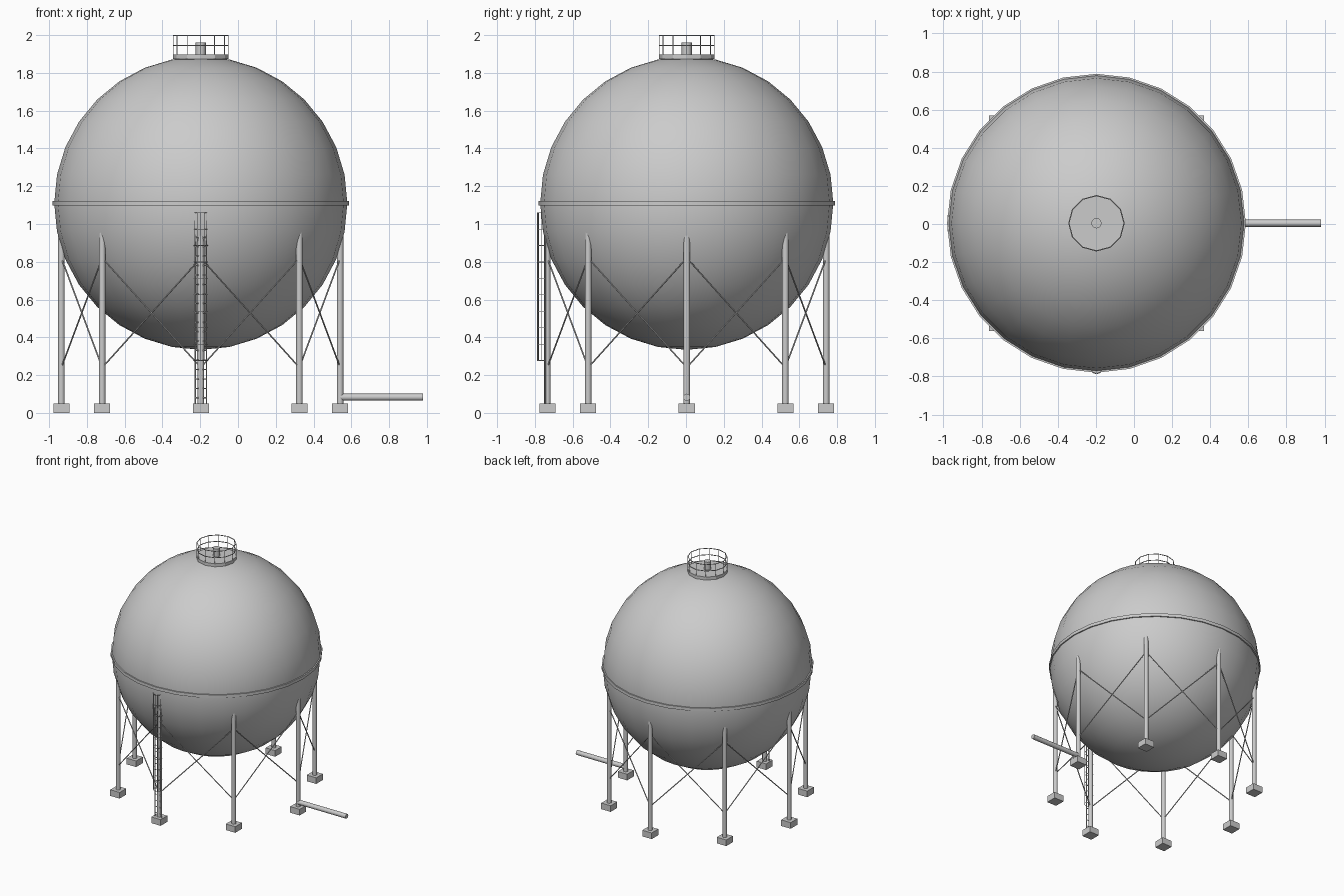
import bpy, math
from mathutils import Vector

cube = bpy.data.objects.get("Cube")
if cube:
    bpy.data.objects.remove(cube, do_unlink=True)

CX, CY, CZ = -0.197, 0.004, 1.11     # tank centre
R = 0.776                            # tank radius
LEG_R = 0.738                        # radius of the circle of legs

steel = bpy.data.materials.new("grey steel")
steel.diffuse_color = (0.6, 0.6, 0.6, 1)
steel.use_nodes = True
steel.node_tree.nodes["Principled BSDF"].inputs["Base Color"].default_value = (0.6, 0.6, 0.6, 1)


def finish(name, smooth=True, angle=50):
    ob = bpy.context.object
    ob.name = name
    ob.data.materials.append(steel)
    if smooth:
        bpy.ops.object.shade_smooth_by_angle(angle=math.radians(angle))
    return ob


def rod(name, a, b, r, sides=8):
    """Cylinder between two points."""
    a, b = Vector(a), Vector(b)
    d = b - a
    bpy.ops.mesh.primitive_cylinder_add(
        vertices=sides, radius=r, depth=d.length, location=(a + b) / 2,
        rotation=d.to_track_quat('Z', 'Y').to_euler())
    return finish(name)


def path(name, points, r, closed=False):
    """Thin bar bent along a polyline, as a mesh."""
    cu = bpy.data.curves.new(name, 'CURVE')
    cu.dimensions = '3D'
    cu.bevel_depth = r
    cu.bevel_resolution = 1
    cu.use_fill_caps = True
    sp = cu.splines.new('POLY')
    sp.points.add(len(points) - 1)
    for p, co in zip(sp.points, points):
        p.co = (*co, 1)
    sp.use_cyclic_u = closed
    ob = bpy.data.objects.new(name, cu)
    bpy.context.collection.objects.link(ob)
    cu.materials.append(steel)
    bpy.ops.object.select_all(action='DESELECT')
    ob.select_set(True)
    bpy.context.view_layer.objects.active = ob
    bpy.ops.object.convert(target='MESH')


def around(r, angle, z):
    """Point on a circle about the tank axis."""
    return (CX + r * math.cos(angle), CY + r * math.sin(angle), z)


# Tank and its equator band
bpy.ops.mesh.primitive_uv_sphere_add(segments=28, ring_count=16, radius=R, location=(CX, CY, CZ))
finish("tank")
bpy.ops.mesh.primitive_cylinder_add(vertices=28, radius=0.784, depth=0.025, location=(CX, CY, CZ))
finish("equator_band")

# Legs, footings and crossed braces
for i in range(8):
    a, b = i * math.pi / 4, (i + 1) * math.pi / 4
    rod(f"leg_{i}", around(LEG_R, a, 0.04), around(LEG_R, a, 0.96), 0.0175, 10)
    bpy.ops.mesh.primitive_cube_add(size=1, location=around(LEG_R, a, 0.025))
    bpy.context.object.scale = (0.085, 0.085, 0.05)
    finish(f"footing_{i}", smooth=False)
    rod(f"brace_up_{i}", around(LEG_R, a, 0.24), around(LEG_R, b, 0.82), 0.004, 6)
    rod(f"brace_down_{i}", around(LEG_R, a, 0.82), around(LEG_R, b, 0.24), 0.004, 6)

# Top platform, vent and railing
bpy.ops.mesh.primitive_cylinder_add(vertices=12, radius=0.148, depth=0.025, location=(CX, CY, 1.885))
finish("top_platform", smooth=False)
rod("top_vent", (CX, CY, 1.88), (CX, CY, 1.962), 0.027, 12)
posts = [k * math.pi / 6 for k in range(12)]
for k, a in enumerate(posts):
    rod(f"railing_post_{k}", around(0.145, a, 1.89), around(0.145, a, 1.997), 0.002, 6)
for z in (1.945, 1.997):
    path("railing_ring", [around(0.145, a, z) for a in posts], 0.003, True)

# Ladder against the front leg
LY = CY - 0.75
for side in (-1, 1):
    x = CX + side * 0.03
    rod("ladder_rail", (x, LY, 0.05), (x, LY, 1.05), 0.004, 6)
for k in range(20):
    z = 0.08 + k * 0.05
    rod(f"ladder_rung_{k}", (CX - 0.03, LY, z), (CX + 0.03, LY, z), 0.003, 6)


# Safety cage round the ladder
def cage(deg, z):
    t = math.radians(deg)
    return (CX + 0.036 * math.sin(t), LY - 0.04 * math.cos(t), z)


for k in range(10):
    z = 0.277 + k * 0.087
    path(f"cage_hoop_{k}", [cage(d, z) for d in range(-90, 91, 30)], 0.002)
for d in (-60, -30, 0, 30, 60):
    rod("cage_bar", cage(d, 0.275), cage(d, 1.062), 0.002, 6)

# Outlet pipe along the ground
rod("outlet_pipe", (CX + LEG_R, CY, 0.083), (0.98, CY, 0.083), 0.0185, 12)
